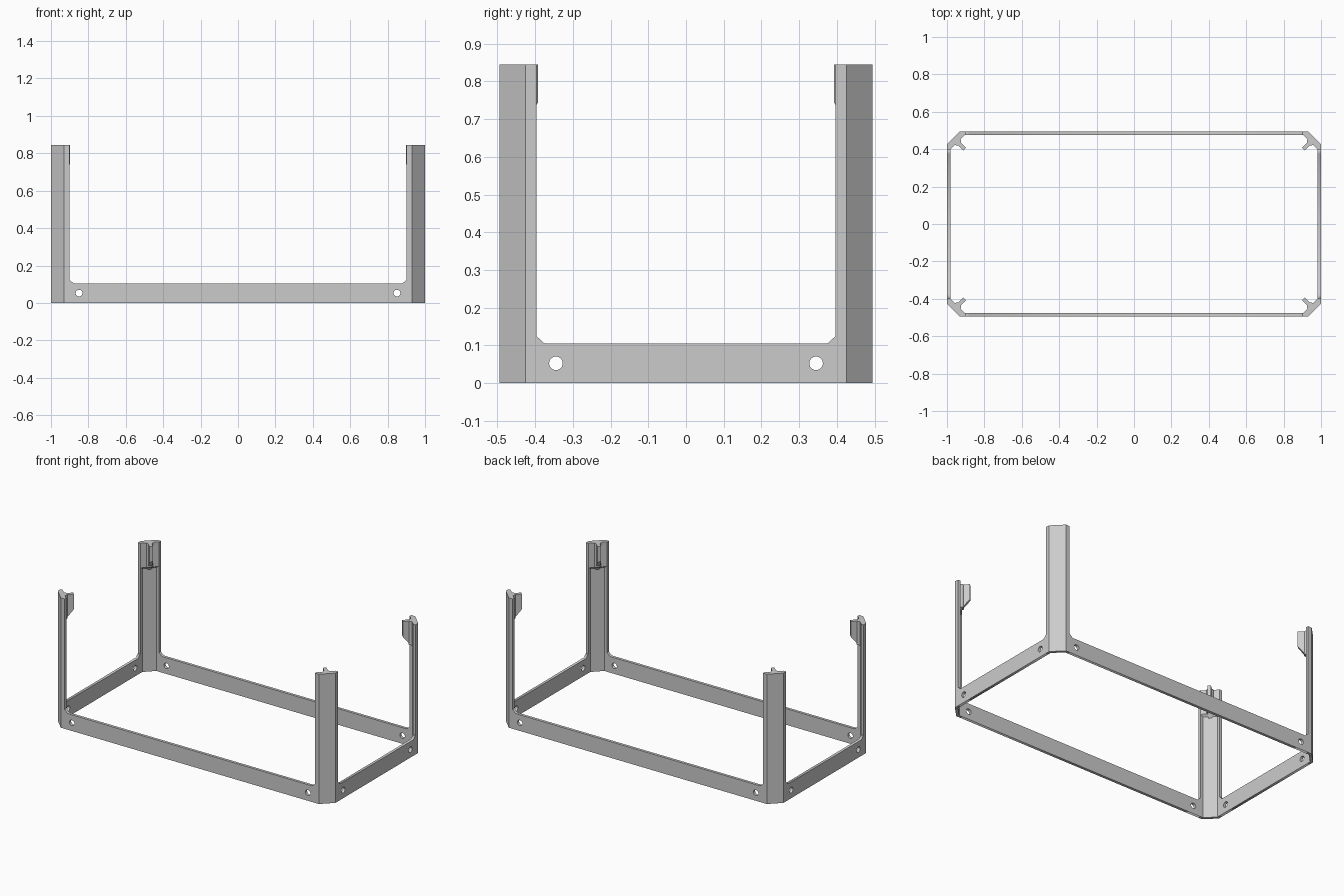
import bpy, bmesh, math
from mathutils import Vector, Matrix

cube = bpy.data.objects.get("Cube")
if cube:
    bpy.data.objects.remove(cube, do_unlink=True)

HX, HY = 1.0, 0.495             # half length and half depth of the frame
TOP, RAIL = 0.845, 0.105        # post and rail heights
CUT, LEG, WALL = 0.07, 0.098, 0.018

grey = bpy.data.materials.new("plain grey")
grey.use_nodes = True
grey.diffuse_color = (0.6, 0.6, 0.6, 1)
grey.node_tree.nodes["Principled BSDF"].inputs["Base Color"].default_value = grey.diffuse_color


def prism(name, base, sweep, smooth=False):
    """Solid made by sweeping a 3D outline along a vector."""
    bm = bmesh.new()
    face = bm.faces.new([bm.verts.new(p) for p in base])
    out = bmesh.ops.extrude_face_region(bm, geom=[face])
    moved = [v for v in out["geom"] if isinstance(v, bmesh.types.BMVert)]
    bmesh.ops.translate(bm, verts=moved, vec=sweep)
    bmesh.ops.recalc_face_normals(bm, faces=bm.faces)
    if smooth:
        for f in bm.faces:
            f.smooth = len(f.verts) == 4
    mesh = bpy.data.meshes.new(name)
    bm.to_mesh(mesh)
    bm.free()
    mesh.materials.append(grey)
    obj = bpy.data.objects.new(name, mesh)
    bpy.context.collection.objects.link(obj)


def circle(cx, cy, r, n=24):
    return [(cx + r * math.cos(math.tau * i / n), cy + r * math.sin(math.tau * i / n))
            for i in range(n)]


def rail(name, half, hole_x, hole_r, place):
    """Flat bar with corner gussets and two round holes."""
    right = [(half, 0), (half, 0.125), (half - 0.022, RAIL)]
    loops = [right + [(-x, z) for x, z in reversed(right)]]
    loops += [circle(s * hole_x, RAIL / 2, hole_r) for s in (-1, 1)]
    curve = bpy.data.curves.new(name, "CURVE")
    curve.dimensions, curve.fill_mode = "2D", "BOTH"
    curve.extrude = WALL / 2
    for loop in loops:
        spline = curve.splines.new("POLY")
        spline.points.add(len(loop) - 1)
        for point, (x, z) in zip(spline.points, loop):
            point.co = (x, z, 0, 1)
        spline.use_cyclic_u = True
    curve.materials.append(grey)
    obj = bpy.data.objects.new(name, curve)
    bpy.context.collection.objects.link(obj)
    obj.matrix_world = place @ Matrix.Rotation(math.pi / 2, 4, "X")
    bpy.ops.object.select_all(action="DESELECT")
    obj.select_set(True)
    bpy.context.view_layer.objects.active = obj
    bpy.ops.object.convert(target="MESH")


def corner(tag, sx, sy):
    """Angled post with the fixing boss and fin at its top."""
    def at(x, y, z=0):
        return Vector((sx * x, sy * y, z))

    def diagonal(d, w, z):      # d inward from the cut corner, w across it
        k = math.sqrt(0.5)
        return at(HX - CUT / 2 - k * (d + w), HY - CUT / 2 - k * (d - w), z)

    bend = CUT + WALL * 0.41    # inner bend of an even wall
    outline = [(HX, HY - LEG), (HX, HY - CUT), (HX - CUT, HY), (HX - LEG, HY),
               (HX - LEG, HY - WALL), (HX - bend, HY - WALL),
               (HX - WALL, HY - bend), (HX - WALL, HY - LEG)]
    prism(tag + "_post", [at(x, y) for x, y in outline], (0, 0, TOP))

    # thickened inner pad and fin, both with sloping undersides
    for name, depth, width, low, lip in (("pad", 0.031, 0.055, 0.67, 0.685),
                                         ("fin", 0.085, 0.011, 0.66, 0.745)):
        side = [(0.015, low), (depth, lip), (depth, TOP), (0.015, TOP)]
        prism(f"{tag}_{name}", [diagonal(d, -width, z) for d, z in side],
              diagonal(0, width, 0) - diagonal(0, -width, 0))
    boss = [diagonal(d, w, 0.69) for d, w in circle(0.03, 0, 0.02)]
    prism(tag + "_boss", boss, (0, 0, TOP - 0.69), smooth=True)


for sy, end in ((-1, "front"), (1, "back")):
    rail(end + "_rail", HX - LEG, 0.85, 0.018,
         Matrix.Translation((0, sy * (HY - WALL / 2), 0)))
    for sx, side in ((-1, "right"), (1, "left")):
        corner(f"{end}_{side}", sx, sy)

for sx, side in ((-1, "right"), (1, "left")):
    rail(side + "_rail", HY - LEG, 0.345, 0.018,
         Matrix.Translation((sx * (HX - WALL / 2), 0, 0)) @ Matrix.Rotation(math.pi / 2, 4, "Z"))
